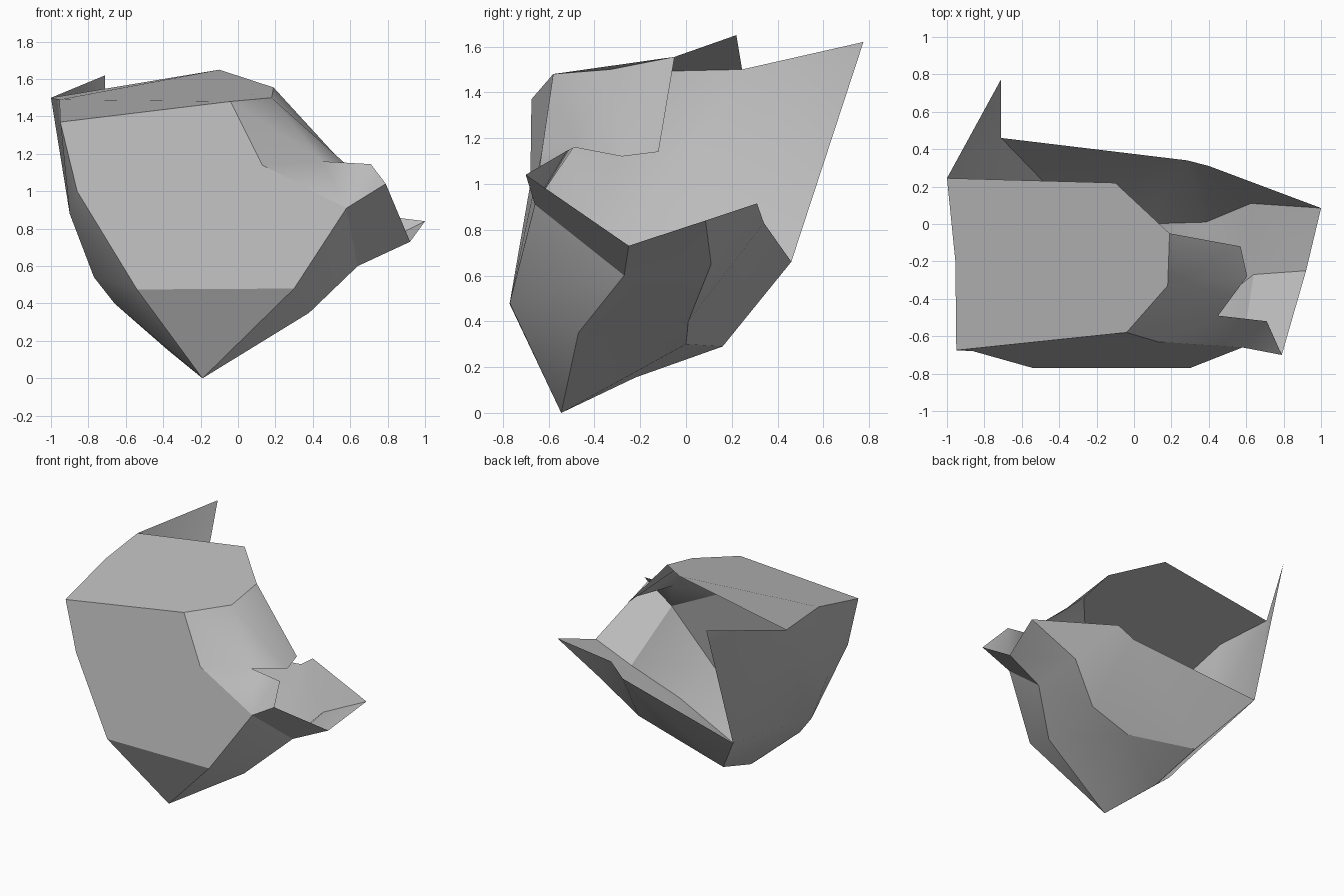
import bpy
import bmesh
import math

# Remove the default cube
cube = bpy.data.objects.get("Cube")
if cube:
    bpy.data.objects.remove(cube, do_unlink=True)

# Single stone colour
stone = bpy.data.materials.new("stone_grey")
stone.use_nodes = True
grey = (0.5, 0.5, 0.5, 1)
stone.diffuse_color = grey
shader = stone.node_tree.nodes["Principled BSDF"]
shader.inputs["Base Color"].default_value = grey
shader.inputs["Roughness"].default_value = 0.8

# Corners of the broken shell, grouped by region
top_rim = dict(
    top_left_back=(-1.0, 0.245, 1.5), top_left=(-0.955, -0.2, 1.49),
    top_left_front=(-0.95, -0.675, 1.37), top_front=(-0.04, -0.58, 1.48),
    top_right=(0.18, -0.33, 1.5), top_right_back=(0.19, -0.05, 1.555),
    top_back=(-0.1, 0.22, 1.65))
left_wall = dict(
    spike=(-0.71, 0.775, 1.62), spike_foot=(-0.71, 0.46, 0.66),
    cheek_front=(-0.86, -0.68, 1.0), cheek=(-0.9, -0.38, 0.88),
    jaw=(-0.77, -0.38, 0.54), jaw_low=(-0.66, -0.4, 0.4))
front_wall = dict(
    front_low_left=(-0.54, -0.77, 0.475), front_low_right=(0.3, -0.77, 0.48),
    front_right=(0.58, -0.66, 0.91), front_crease=(0.13, -0.63, 1.14))
right_rim = dict(
    chip_back=(0.57, -0.12, 1.14), chip_mid=(0.605, -0.28, 1.12),
    chip_front=(0.45, -0.49, 1.16), horn_top=(0.71, -0.52, 1.145),
    horn=(0.79, -0.7, 1.04), lip=(0.92, -0.25, 0.73),
    lip_tip=(1.0, 0.085, 0.84))
underside = dict(
    tip=(-0.19, -0.545, 0), keel=(-0.38, -0.22, 0.155),
    keel_back=(-0.42, 0.16, 0.29), belly=(0.055, 0, 0.3),
    belly_right=(0.385, 0.01, 0.4), belly_far=(0.625, 0.11, 0.65),
    flank=(0.64, -0.27, 0.6), flank_low=(0.38, -0.47, 0.35),
    back_low=(0.285, 0.34, 0.83), back_high=(0.4, 0.31, 0.915))

# Facets named by their corners; the top plate follows its whole rim
top_facets = [list(top_rim)]
front_facets = [
    ["top_left_front", "cheek_front", "front_low_left", "front_low_right",
     "front_right", "front_crease", "top_front"],
]
chipped_facets = [
    ["top_front", "front_crease", "chip_front", "top_right"],
    ["top_right", "chip_front", "chip_mid"],
    ["top_right", "chip_mid", "chip_back", "top_right_back"],
    ["front_crease", "front_right", "chip_front"],
    ["chip_front", "front_right", "horn_top"],
    ["horn_top", "front_right", "horn"],
]
left_facets = [
    ["top_left_front", "top_left", "cheek", "cheek_front"],
    ["top_left", "top_left_back", "cheek"],
    ["cheek_front", "cheek", "jaw"],
    ["cheek_front", "jaw", "front_low_left"],
    ["front_low_left", "jaw", "jaw_low"],
    ["top_left_back", "jaw", "cheek"],
    ["top_left_back", "spike_foot", "jaw"],
    ["top_left_back", "spike", "spike_foot"],
]
underside_facets = [
    ["front_low_left", "jaw_low", "tip"],
    ["front_low_left", "tip", "front_low_right"],
    ["jaw_low", "keel", "tip"],
    ["jaw", "keel_back", "keel", "jaw_low"],
    ["jaw", "spike_foot", "keel_back"],
    ["tip", "keel", "belly"],
    ["keel", "keel_back", "belly"],
    ["keel_back", "spike_foot", "back_low"],
    ["keel_back", "back_low", "belly"],
    ["belly", "back_low", "belly_right"],
    ["belly_right", "back_low", "back_high", "belly_far"],
    ["belly_far", "back_high", "lip_tip"],
]
right_facets = [
    ["front_low_right", "tip", "flank_low"],
    ["tip", "belly", "flank_low"],
    ["flank_low", "belly", "belly_right"],
    ["flank_low", "belly_right", "flank"],
    ["flank", "belly_right", "belly_far"],
    ["front_low_right", "flank_low", "flank", "front_right"],
    ["front_right", "flank", "lip", "horn"],
    ["flank", "belly_far", "lip"],
    ["lip", "belly_far", "lip_tip"],
]

# Build the open shell
bm = bmesh.new()
corner = {}
for region in (top_rim, left_wall, front_wall, right_rim, underside):
    for name, position in region.items():
        corner[name] = bm.verts.new(position)
for facets in (top_facets, front_facets, chipped_facets,
               left_facets, underside_facets, right_facets):
    for facet in facets:
        bm.faces.new([corner[name] for name in facet])
bmesh.ops.recalc_face_normals(bm, faces=bm.faces)

mesh = bpy.data.meshes.new("rock_shard")
bm.to_mesh(mesh)
bm.free()
mesh.materials.append(stone)
rock = bpy.data.objects.new("rock_shard", mesh)
bpy.context.collection.objects.link(rock)

# Soft facets with crisp broken edges
bpy.ops.object.select_all(action='DESELECT')
bpy.context.view_layer.objects.active = rock
rock.select_set(True)
bpy.ops.object.shade_smooth_by_angle(angle=math.radians(30))
